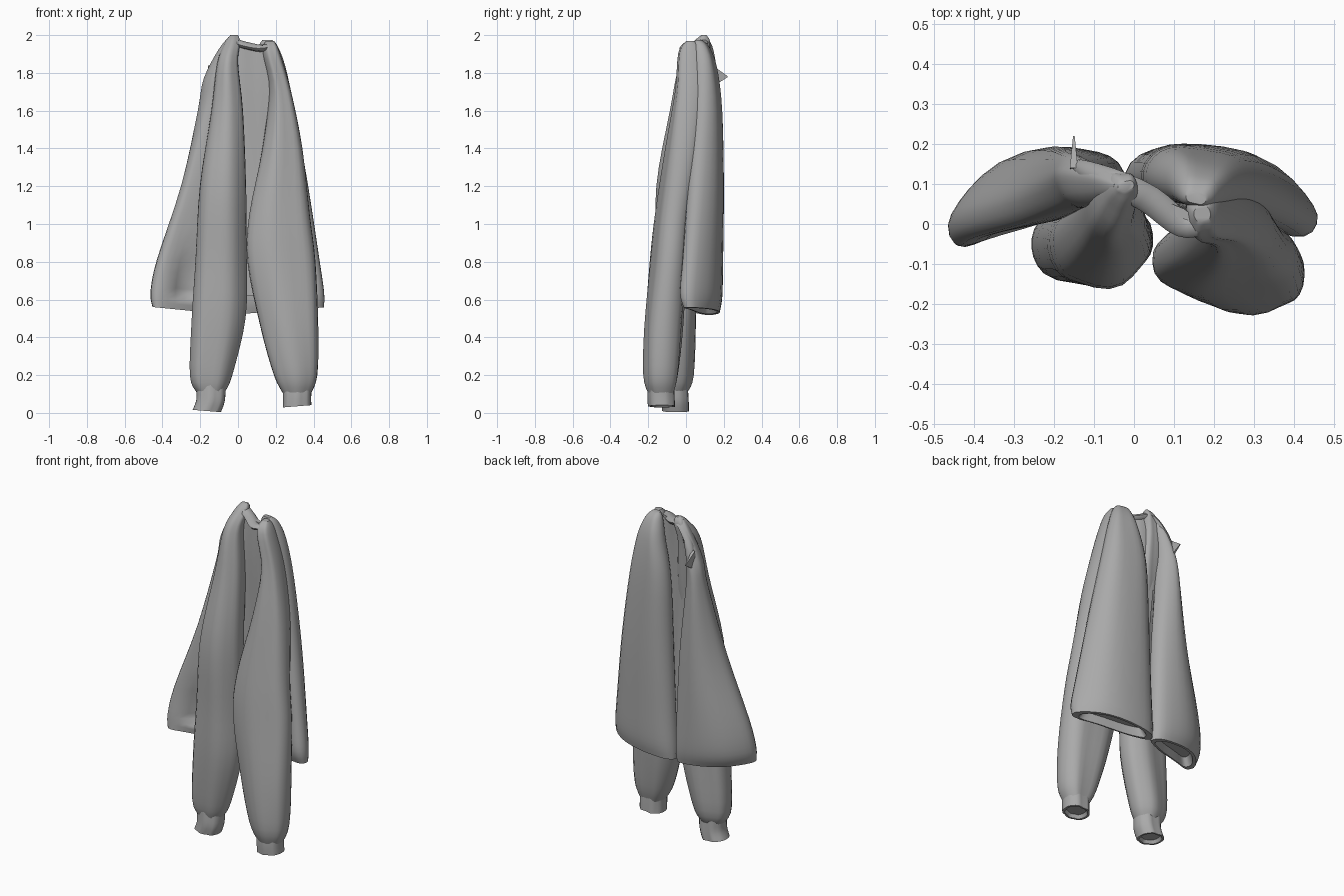
import bpy
import bmesh
import math
from mathutils import Vector

if "Cube" in bpy.data.objects:
    bpy.data.objects.remove(bpy.data.objects["Cube"], do_unlink=True)

cloth = bpy.data.materials.new("grey cloth")
cloth.use_nodes = True
grey = (0.4, 0.4, 0.4, 1)
cloth.diffuse_color = grey
cloth.node_tree.nodes["Principled BSDF"].inputs["Base Color"].default_value = grey

SIDES = 28


def blend(rows, steps):
    """Smoothly interpolate between the rows of a loft."""
    result = []
    last = len(rows) - 1
    for i in range(last):
        p, a = rows[max(i - 1, 0)], rows[i]
        b, q = rows[i + 1], rows[min(i + 2, last)]
        for s in range(steps):
            t = s / steps
            row = []
            for w, x, y, z in zip(p, a, b, q):
                slope_a, slope_b = (y - w) / 2, (z - x) / 2
                row.append((2*t**3 - 3*t*t + 1) * x + (t**3 - 2*t*t + t) * slope_a
                           + (3*t*t - 2*t**3) * y + (t**3 - t*t) * slope_b)
            result.append(row)
    result.append(list(rows[-1]))
    return result


def ring(row, folds, depth, phase):
    """Bowed oval between two side points, rippled by vertical folds."""
    z, ax, ay, bx, by, thick, bow = row
    a, b = Vector((ax, ay, z)), Vector((bx, by, z))
    mid, half = (a + b) / 2, (b - a) / 2
    normal = Vector((-half.y, half.x, 0)).normalized()
    points = []
    for i in range(SIDES):
        ang = math.tau * i / SIDES
        c, s = math.cos(ang), math.sin(ang)
        u = math.copysign(abs(c) ** 0.87, c)
        v = math.copysign(abs(s) ** 0.87, s)
        ripple = 1 + depth * math.sin(folds * ang + phase + z * 1.5)
        points.append(mid + half * u + normal * (v * thick * ripple + bow * (1 - u * u)))
    return points


def finish(name, bm):
    bmesh.ops.recalc_face_normals(bm, faces=bm.faces)
    mesh = bpy.data.meshes.new(name)
    bm.to_mesh(mesh)
    bm.free()
    mesh.materials.append(cloth)
    obj = bpy.data.objects.new(name, mesh)
    bpy.context.collection.objects.link(obj)
    bpy.ops.object.select_all(action='DESELECT')
    obj.select_set(True)
    bpy.context.view_layer.objects.active = obj
    bpy.ops.object.shade_smooth_by_angle(angle=math.radians(45))
    return obj


def skin(name, rings):
    bm = bmesh.new()
    loops = [[bm.verts.new(p) for p in r] for r in rings]
    for low, high in zip(loops, loops[1:]):
        n = len(low)
        for i in range(n):
            j = (i + 1) % n
            bm.faces.new((low[i], low[j], high[j], high[i]))
    bm.faces.new(loops[0])
    bm.faces.new(loops[-1])
    return finish(name, bm)


def garment(name, rows, folds=5, depth=0.07, phase=0, hollow=0.05, slope=0, steps=4):
    """Loft the rows upward and turn the bottom edge in to leave an opening."""
    rings = [ring(r, folds, depth, phase) for r in blend(rows, steps)]
    bottom = rings[0]
    centre = sum(bottom, Vector()) / len(bottom)
    inner = [centre + (p - centre) * 0.84 for p in bottom]
    deep = [centre + (p - centre) * 0.7 + Vector((0, 0, hollow)) for p in bottom]
    rings = [deep, inner] + rings
    # tilt the hem, fading out upward
    for r in rings:
        for p in r:
            p.z += slope * (p.x - centre.x) * max(0, 1 - abs(p.z - centre.z))
    return skin(name, rings)


# Draped body halves, parted at the back
right_half = garment("body_right_half", [
    (.54, -.45, -.04, -.03, .13, .065, .035),
    (.62, -.46, -.025, -.025, .13, .085, .035),
    (.80, -.425, -.005, -.03, .13, .085, .035),
    (1.2, -.295, .03, -.05, .13, .08, .025),
    (1.6, -.2, .07, -.09, .13, .07, .01),
    (1.77, -.175, .09, -.09, .12, .06, 0),
    (1.92, -.1, .09, -.05, .11, .04, 0),
    (1.99, -.05, .09, -.01, .1, .015, 0)], folds=4, slope=-.1)
garment("body_left_half", [
    (.54, -.02, .13, .455, .01, .065, .035),
    (.62, -.02, .13, .455, 0, .085, .035),
    (.80, -.01, .13, .43, .015, .085, .035),
    (1.2, .01, .13, .37, .05, .085, .025),
    (1.6, .03, .13, .30, .08, .075, .01),
    (1.83, .08, .12, .25, .08, .06, 0),
    (1.94, .11, .09, .21, .07, .04, 0),
    (1.975, .13, .07, .18, .06, .015, 0)], folds=4, phase=2, slope=.08)

# Gathered hollow above the right front hem
for v in right_half.data.vertices:
    near = 1 - abs(v.co.x + .27) / .08
    if v.co.y < .04 and .6 < v.co.z < .88 and near > 0:
        v.co.y += .09 * near * (.88 - v.co.z) / .28

# Hanging sleeves
garment("right_sleeve", [
    (.11, -.22, -.06, -.07, -.05, .06, 0),
    (.2, -.255, -.06, -.03, -.04, .085, 0),
    (.5, -.245, -.06, .04, -.03, .1, -.01),
    (.8, -.225, -.06, .045, -.02, .1, -.015),
    (1.2, -.20, -.06, .04, -.015, .1, -.015),
    (1.6, -.14, 0, .025, .02, .09, 0),
    (1.85, -.11, .04, 0, .05, .075, 0),
    (1.96, -.07, .08, .01, .09, .045, 0),
    (2, -.04, .09, 0, .1, .012, 0)], hollow=.02, phase=1)
garment("left_sleeve", [
    (.1, .24, -.13, .385, -.13, .065, 0),
    (.2, .19, -.13, .42, -.13, .09, 0),
    (.45, .12, -.11, .425, -.12, .1, 0),
    (.8, .05, -.1, .41, -.08, .095, 0),
    (1.05, .06, -.08, .38, -.055, .09, 0),
    (1.4, .13, -.03, .34, 0, .09, 0),
    (1.7, .165, .015, .28, .03, .08, 0),
    (1.91, .13, .02, .22, .03, .065, 0),
    (1.97, .15, .02, .19, .03, .02, 0)], hollow=.02, phase=3)

# Gathered cuffs
for name, x, y, z, lean in (("right_cuff", -.145, -.055, .01, -.015),
                            ("left_cuff", .313, -.13, .035, .005)):
    garment(name, [
        (z, x - .08 + lean, y + .005, x + .07 + lean, y, .07, 0),
        (z + .06, x - .075, y, x + .075, y, .07, 0),
        (z + .14, x - .08, y, x + .08, y, .065, 0)],
        folds=7, depth=.06, hollow=.02, slope=-.08 if x < 0 else .08)

# Recessed front panel between the sleeves
garment("inner_front_panel", [
    (.62, -.04, .06, .14, .04, .02, 0),
    (1.2, -.05, .07, .18, .03, .02, 0),
    (1.7, -.08, .09, .18, .01, .02, 0),
    (1.95, -.04, .1, .15, .01, .015, 0)], folds=6, depth=.2, hollow=.02)


# Twisted neckband running over the top
def band(name, path, width, thick):
    rings = []
    pts = [Vector(p) for p in blend(path, 4)]
    for i, p in enumerate(pts):
        t = (pts[min(i + 1, len(pts) - 1)] - pts[max(i - 1, 0)]).normalized()
        side = t.cross(Vector((0, 0, 1))).normalized()
        up = side.cross(t)
        taper = 0.15 + 0.85 * math.sin(math.pi * (i + .5) / len(pts)) ** 0.6
        rings.append([p + (side * math.cos(k * math.tau / 8) * width
                           + up * math.sin(k * math.tau / 8) * thick) * taper
                      for k in range(8)])
    return skin(name, rings)


band("neckband", [(-.15, .15, 1.8), (-.11, .13, 1.88), (-.04, .1, 1.96),
                  (.04, .06, 1.945), (.12, .0, 1.93), (.17, .01, 1.94),
                  (.18, .08, 1.93)], .035, .02)

# Pointed flap at the shoulder
skin("shoulder_flap", [[Vector((x, y, z)) for x, y, z in (
    (-.16, .14, 1.84), (-.14, .14, 1.84), (-.14, .13, 1.72), (-.16, .13, 1.72))],
    [Vector((-.15 + e, .22, 1.78 + d))
     for e, d in ((-.002, .003), (.002, .003), (.002, -.003), (-.002, -.003))]])
